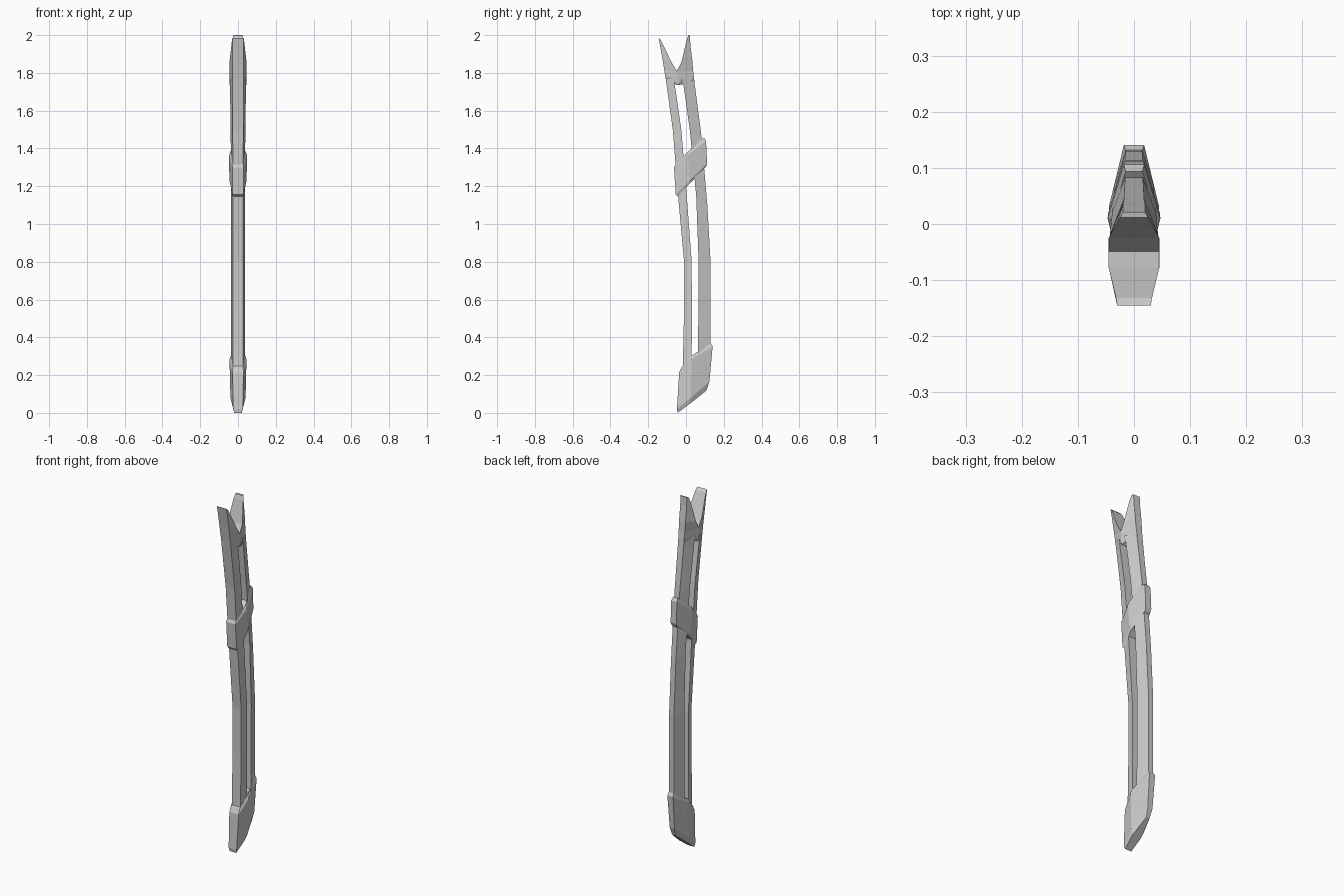
import bpy, bmesh


def loft(name, stations):
    """Each station is a list of (y, z, half_width), mirrored across x into a closed ring."""
    bm = bmesh.new()
    rings = []
    for st in stations:
        right = [bm.verts.new((w, y, z)) for y, z, w in st]
        left = [bm.verts.new((-w, y, z)) for y, z, w in reversed(st)]
        rings.append(right + left)
    n = len(rings[0])
    for a, b in zip(rings, rings[1:]):
        for i in range(n):
            j = (i + 1) % n
            bm.faces.new((a[i], a[j], b[j], b[i]))
    # end caps as strips across x
    for r in (rings[0], rings[-1]):
        for i in range(n // 2 - 1):
            bm.faces.new((r[i], r[i + 1], r[n - 2 - i], r[n - 1 - i]))
    bmesh.ops.recalc_face_normals(bm, faces=bm.faces)
    me = bpy.data.meshes.new(name)
    bm.to_mesh(me)
    bm.free()
    ob = bpy.data.objects.new(name, me)
    bpy.context.collection.objects.link(ob)
    return ob


# Front rail: (outer edge, inner edge) up to the front fork prong
loft("front_rail", [
    [(-0.018, 0.20, 0.027), (0.030, 0.22, 0.036)],
    [(-0.010, 0.55, 0.027), (0.031, 0.55, 0.036)],
    [(-0.010, 0.80, 0.027), (0.030, 0.80, 0.036)],
    [(-0.042, 1.15, 0.027), (0.004, 1.15, 0.036)],
    [(-0.070, 1.50, 0.028), (-0.025, 1.50, 0.039)],
    [(-0.107, 1.765, 0.029), (-0.064, 1.77, 0.043)],
    [(-0.110, 1.785, 0.029), (-0.045, 1.735, 0.044)],
    [(-0.116, 1.82, 0.029), (-0.049, 1.81, 0.045)],
    [(-0.124, 1.87, 0.030), (-0.078, 1.86, 0.045)],
    [(-0.145, 1.985, 0.030), (-0.132, 1.972, 0.032)],
])

# Back rail: tapers to a narrow spine, up to the back fork prong
loft("back_rail", [
    [(0.062, 0.24, 0.036), (0.128, 0.24, 0.015)],
    [(0.066, 0.55, 0.036), (0.130, 0.55, 0.015)],
    [(0.067, 0.80, 0.036), (0.130, 0.80, 0.015)],
    [(0.054, 1.15, 0.036), (0.113, 1.10, 0.015)],
    [(0.020, 1.50, 0.039), (0.080, 1.48, 0.016)],
    [(-0.019, 1.775, 0.043), (0.045, 1.75, 0.018)],
    [(-0.045, 1.735, 0.044), (0.043, 1.77, 0.018)],
    [(-0.049, 1.81, 0.045), (0.038, 1.81, 0.019)],
    [(-0.025, 1.855, 0.045), (0.034, 1.86, 0.020)],
    [(0.004, 1.975, 0.030), (0.023, 1.95, 0.020)],
    [(0.012, 1.998, 0.025), (0.021, 2.000, 0.020)],
])

# Slanted middle band with bevelled rims
loft("middle_band", [
    [(-0.042, 1.145, 0.027), (0.020, 1.215, 0.038), (0.104, 1.300, 0.015)],
    [(-0.054, 1.155, 0.029), (0.020, 1.232, 0.046), (0.112, 1.318, 0.018)],
    [(-0.064, 1.300, 0.029), (0.010, 1.365, 0.047), (0.106, 1.440, 0.018)],
    [(-0.054, 1.318, 0.027), (0.010, 1.383, 0.040), (0.094, 1.458, 0.015)],
])

# Slanted end cap at the base
loft("end_cap", [
    [(-0.045, 0.000, 0.020), (0.020, 0.048, 0.027), (0.108, 0.118, 0.010)],
    [(-0.048, 0.020, 0.025), (0.025, 0.080, 0.040), (0.124, 0.165, 0.015)],
    [(-0.036, 0.215, 0.029), (0.030, 0.285, 0.045), (0.141, 0.352, 0.018)],
    [(-0.022, 0.243, 0.027), (0.030, 0.303, 0.037), (0.132, 0.368, 0.015)],
])
